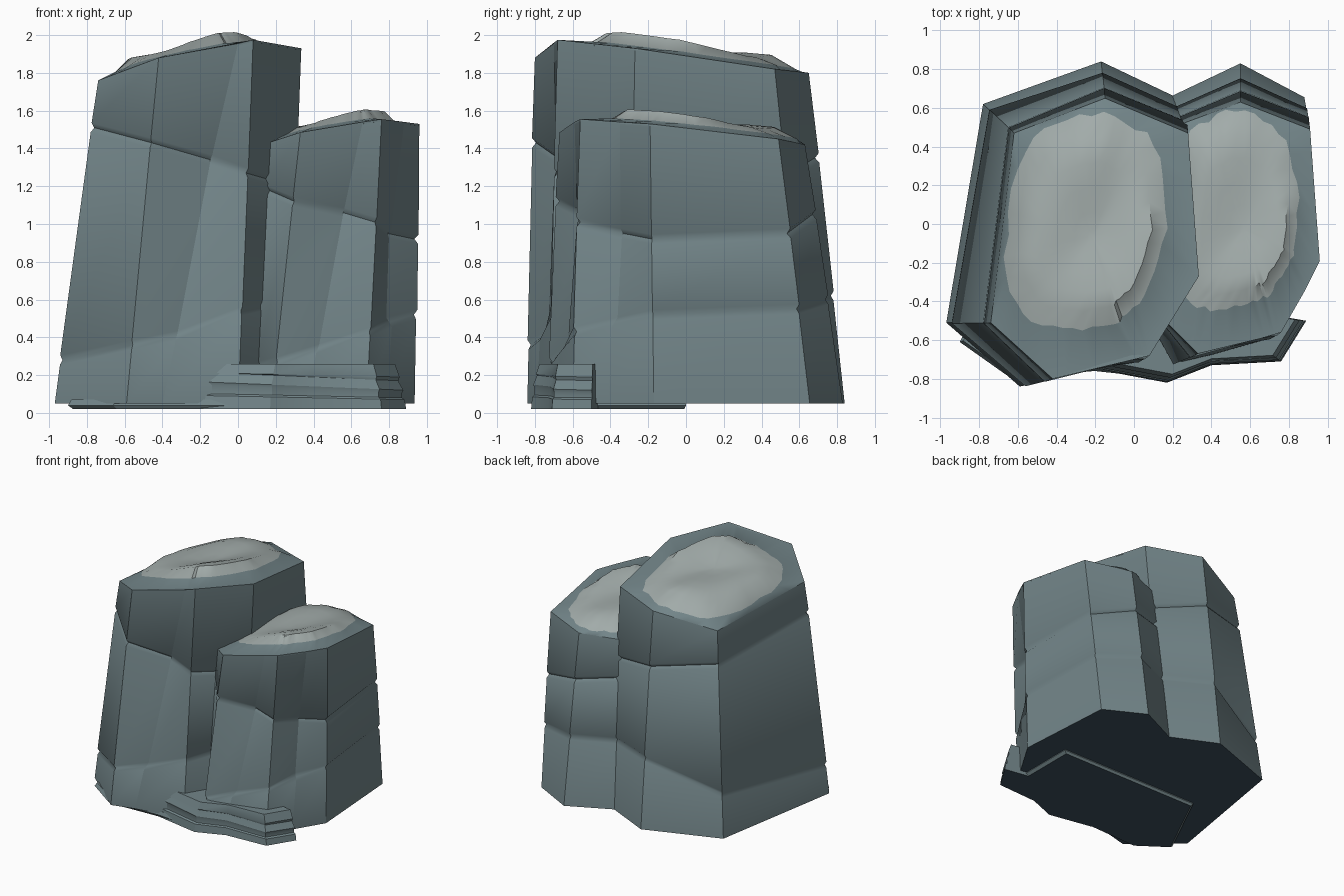
import bpy, math, random
from mathutils import Vector

random.seed(4)
if "Cube" in bpy.data.objects:
    bpy.data.objects.remove(bpy.data.objects["Cube"])


def material(name, rgb):
    mat = bpy.data.materials.new(name)
    mat.use_nodes = True
    mat.diffuse_color = (*rgb, 1)
    mat.node_tree.nodes["Principled BSDF"].inputs["Base Color"].default_value = (*rgb, 1)
    return mat


ROCK = material("slate rock", (0.17, 0.235, 0.25))
CAP = material("pale worn stone", (0.36, 0.41, 0.40))
UNDER = material("dark underside", (0.047, 0.08, 0.11))


def loft(name, rings, smooth=30, sharp_corners=False, cap_from=None):
    """Skin equal-sized rings, closing both ends; the base is dark, faces from cap_from up are pale."""
    n = len(rings[0])
    verts = [p for ring in rings for p in ring]
    faces = [tuple(reversed(range(n)))]
    for k in range(len(rings) - 1):
        for i in range(n):
            j = (i + 1) % n
            faces.append((k * n + i, k * n + j, k * n + n + j, k * n + n + i))
    faces.append(tuple(range(len(verts) - n, len(verts))))
    mesh = bpy.data.meshes.new(name)
    mesh.from_pydata(verts, [], faces)
    for mat in (ROCK, CAP, UNDER):
        mesh.materials.append(mat)
    mesh.polygons[0].material_index = 2
    if cap_from is not None:
        for face in mesh.polygons:
            face.material_index = int(face.index > cap_from * n)
    obj = bpy.data.objects.new(name, mesh)
    bpy.context.collection.objects.link(obj)
    bpy.ops.object.select_all(action="DESELECT")
    obj.select_set(True)
    bpy.context.view_layer.objects.active = obj
    bpy.ops.object.shade_smooth_by_angle(angle=math.radians(smooth))
    if sharp_corners:
        for edge in mesh.edges:
            a, b = edge.vertices
            if a % n == b % n:
                edge.use_edge_sharp = True


def centre(ring):
    return sum(ring, Vector()) / len(ring)


def subdivide(ring, parts):
    return [a.lerp(b, k / parts) for a, b in zip(ring, ring[1:] + ring[:1]) for k in range(parts)]


def inward(p, mid):
    return Vector((mid.x - p.x, mid.y - p.y, 0)).normalized()


def column(name, corners, folds, anchor, rise):
    """corners: base x, y, top x, y, z, then heights of the lower and upper crack."""
    base = [Vector((c[0], c[1], 0.05)) for c in corners]
    top = [Vector(c[2:5]) for c in corners]

    def ring_at(crack, offset, depth, fold):
        ring = []
        for i, (b, t, c) in enumerate(zip(base, top, corners)):
            h = c[crack] + offset
            p = b.lerp(t, (h - b.z) / (t.z - b.z))
            ring.append(p + inward(p, centre(base)) * (depth + fold * (i in folds)))
        return ring

    loft(name, [
        base,
        ring_at(5, -0.025, 0, 0),
        ring_at(5, 0, 0.012, 0.01),
        ring_at(5, 0.025, -0.006, 0.05),
        ring_at(6, -0.025, -0.004, 0.06),
        ring_at(6, 0, 0.016, 0.05),
        ring_at(6, 0.025, -0.006, 0.05),
        top,
    ], smooth=66, sharp_corners=True)

    # Weathered crown: ragged pale patch on a low, gently rolling dome
    rim = subdivide(top, 6)
    patch = rim
    for _ in range(7):
        patch = [(patch[i - 1] + p + patch[(i + 1) % len(patch)]) / 3 for i, p in enumerate(patch)]
    anchor = Vector(anchor)
    patch = [anchor + (p - anchor) * 0.86 for p in patch]
    mid = centre(patch)
    patch = [p.lerp(mid, random.uniform(0, 0.07)) + Vector((0, 0, rise * 0.3)) for p in patch]
    crown = [[p - Vector((0, 0, 0.01)) for p in rim], rim, patch]
    for t, lift in ((0.2, 0.5), (0.4, 0.65), (0.6, 0.7), (0.8, 0.7), (0.95, 0.7)):
        ring = [p.lerp(mid, t) for p in patch]
        for p in ring:
            p.z += rise * (lift + 0.15 * math.sin(9 * p.x - 5 * p.y))
        crown.append(ring)
    loft(name + "_crown", crown, smooth=40, cap_from=2)


# Tall column
column("tall_column", [
    (-.97, -.51, -.74, -.51, 1.76, .28, 1.51),
    (-.59, -.84, -.42, -.80, 1.88, .36, 1.43),
    (-.40, -.79, 0, -.70, 1.955, .41, 1.34),
    (0, -.72, .08, -.68, 1.975, .54, 1.27),
    (.25, -.3, .335, -.27, 1.93, .6, 1.2),
    (.25, .64, .28, .47, 1.82, .6, 1.25),
    (-.17, .84, -.15, .65, 1.80, .62, 1.35),
    (-.78, .62, -.62, .47, 1.69, .4, 1.42),
], [2], (-.6, .6, 1.69), .125)

# Short column
column("short_column", [
    (.1, -.55, .16, -.5, 1.43, .25, 1.18),
    (.18, -.73, .33, -.67, 1.485, .27, 1.12),
    (.36, -.69, .66, -.59, 1.54, .34, 1.06),
    (.68, -.6, .76, -.56, 1.555, .43, 1.01),
    (.79, -.41, .88, -.35, 1.54, .48, .95),
    (.935, -.17, .96, -.19, 1.53, .52, .92),
    (.88, .655, .91, .49, 1.45, .55, .95),
    (.55, .83, .55, .63, 1.42, .6, 1.05),
    (.15, .64, .2, .5, 1.4, .6, 1.1),
], [2, 4], (.35, .65, 1.4), .10)


def slab(name, outline, levels, pivot):
    """Stack of strata: each level is height, scale about the pivot and dip toward +x."""
    loft(name, [[Vector((pivot[0] + (x - pivot[0]) * s, pivot[1] + (y - pivot[1]) * s,
                         z - dip * (x - pivot[0]))) for x, y in outline] for z, s, dip in levels])


# Layered ledge at the foot of the columns
slab("front_ledge", [(-.2, -.75), (.17, -.82), (.4, -.73), (.76, -.71), (.89, -.5), (.3, -.4)],
     [(.02, 1, 0), (.08, .985, .02), (.09, .955, .02), (.125, .955, .04), (.14, .97, .04),
      (.175, .93, .04), (.19, .915, .04), (.2, .93, .02), (.26, .88, 0)], (.4, -.45))

# Thin apron on the ground
slab("ground_apron", [(-.9, -.61), (-.66, -.78), (-.2, -.76), (.17, -.8), (.7, -.6), (.7, 0), (-.6, 0)],
     [(.02, .97, 0), (.04, 1, 0), (.07, .98, 0)], (0, -.3))
